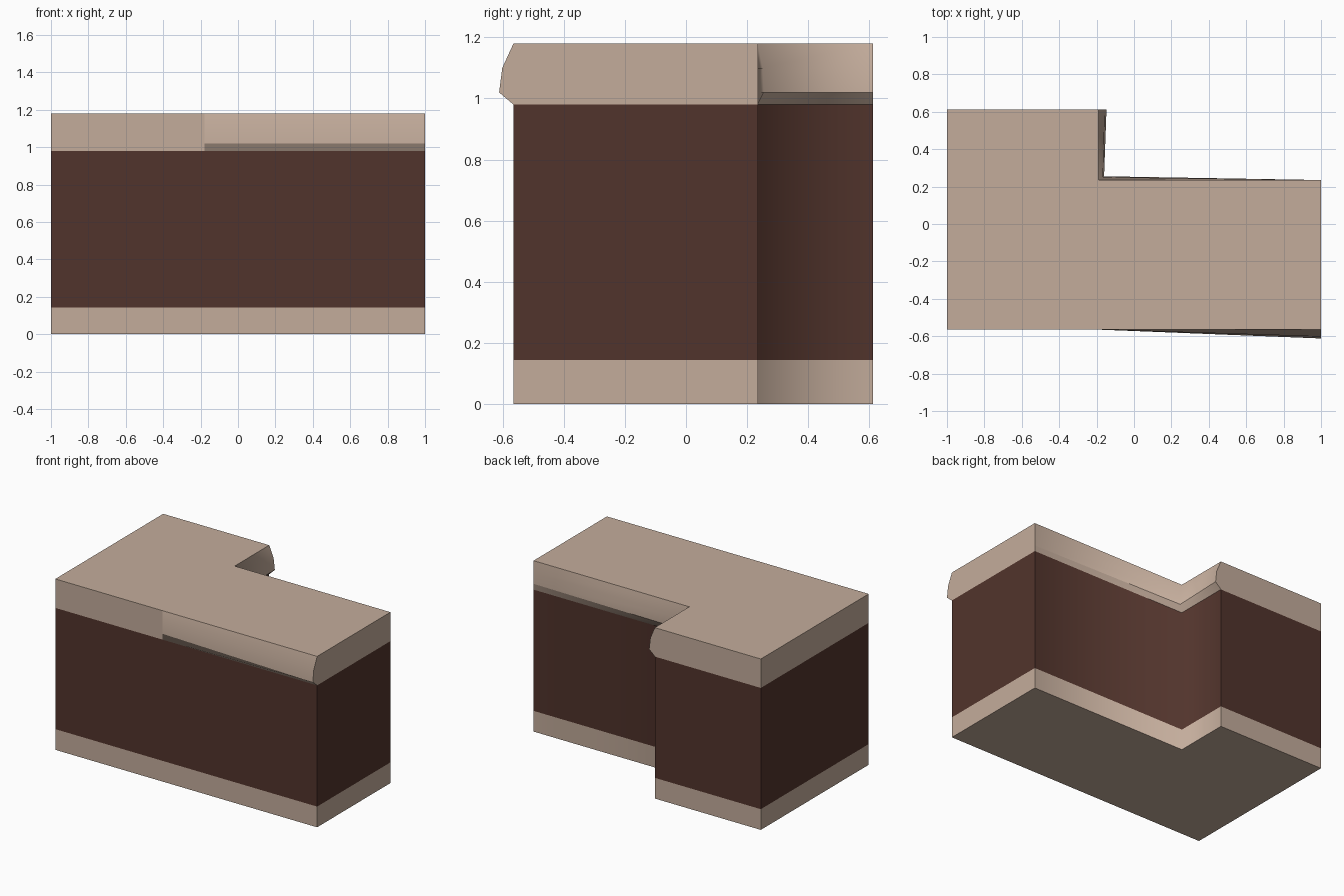
import bpy, bmesh

if "Cube" in bpy.data.objects:
    bpy.data.objects.remove(bpy.data.objects["Cube"])


def material(name, rgb):
    m = bpy.data.materials.new(name)
    m.diffuse_color = (*rgb, 1.0)
    m.use_nodes = True
    m.node_tree.nodes["Principled BSDF"].inputs["Base Color"].default_value = m.diffuse_color
    return m


tan = material("tan trim", (0.55, 0.415, 0.33))
brown = material("dark brown panel", (0.083, 0.034, 0.025))

# L-shaped outline, anticlockwise: position, then outward bulge of the lip
OUTLINE = [
    ((-1.0, -0.565), (0, 0)),
    ((-0.18, -0.565), (0, 0)),
    ((1.0, -0.565), (0, -0.047)),
    ((1.0, 0.235), (0, 0)),
    ((-0.19, 0.235), (0.03, 0.02)),
    ((-0.19, 0.612), (0.043, 0)),
    ((-1.0, 0.612), (0, 0)),
]
INNER = 4  # index of the concave corner, shaded smooth


def band(name, mat, levels, smooth_levels=(), cap_bottom=False, cap_top=False):
    """Stack outline rings; levels are (height, bulge amount)."""
    bm = bmesh.new()
    n = len(OUTLINE)
    rings = [[bm.verts.new((p[0] + b[0] * k, p[1] + b[1] * k, z))
              for p, b in OUTLINE] for z, k in levels]
    for lo, hi in zip(rings, rings[1:]):
        for i in range(n):
            j = (i + 1) % n
            bm.faces.new((lo[i], lo[j], hi[j], hi[i]))
    if cap_bottom:
        bm.faces.new(rings[0][::-1])
    if cap_top:
        bm.faces.new(rings[-1])
    for f in bm.faces:
        f.smooth = True
    for e in bm.edges:
        e.smooth = False
    # soft edges: the inner corner and the rounded lip
    for lo, hi in zip(rings, rings[1:]):
        bm.edges.get((lo[INNER], hi[INNER])).smooth = True
    for r in smooth_levels:
        for i in range(n):
            bm.edges.get((rings[r][i], rings[r][(i + 1) % n])).smooth = True
    me = bpy.data.meshes.new(name)
    bm.to_mesh(me)
    bm.free()
    me.materials.append(mat)
    ob = bpy.data.objects.new(name, me)
    bpy.context.collection.objects.link(ob)
    return ob


# Base strip, wall panel and countertop with its rounded lip
band("base_strip", tan, [(0, 0), (0.143, 0)], cap_bottom=True)
band("wall_panel", brown, [(0.143, 0), (0.98, 0)])
band("countertop", tan, [(0.98, 0), (1.02, 1), (1.10, 0.78), (1.18, 0)],
     smooth_levels=(2,), cap_top=True)
